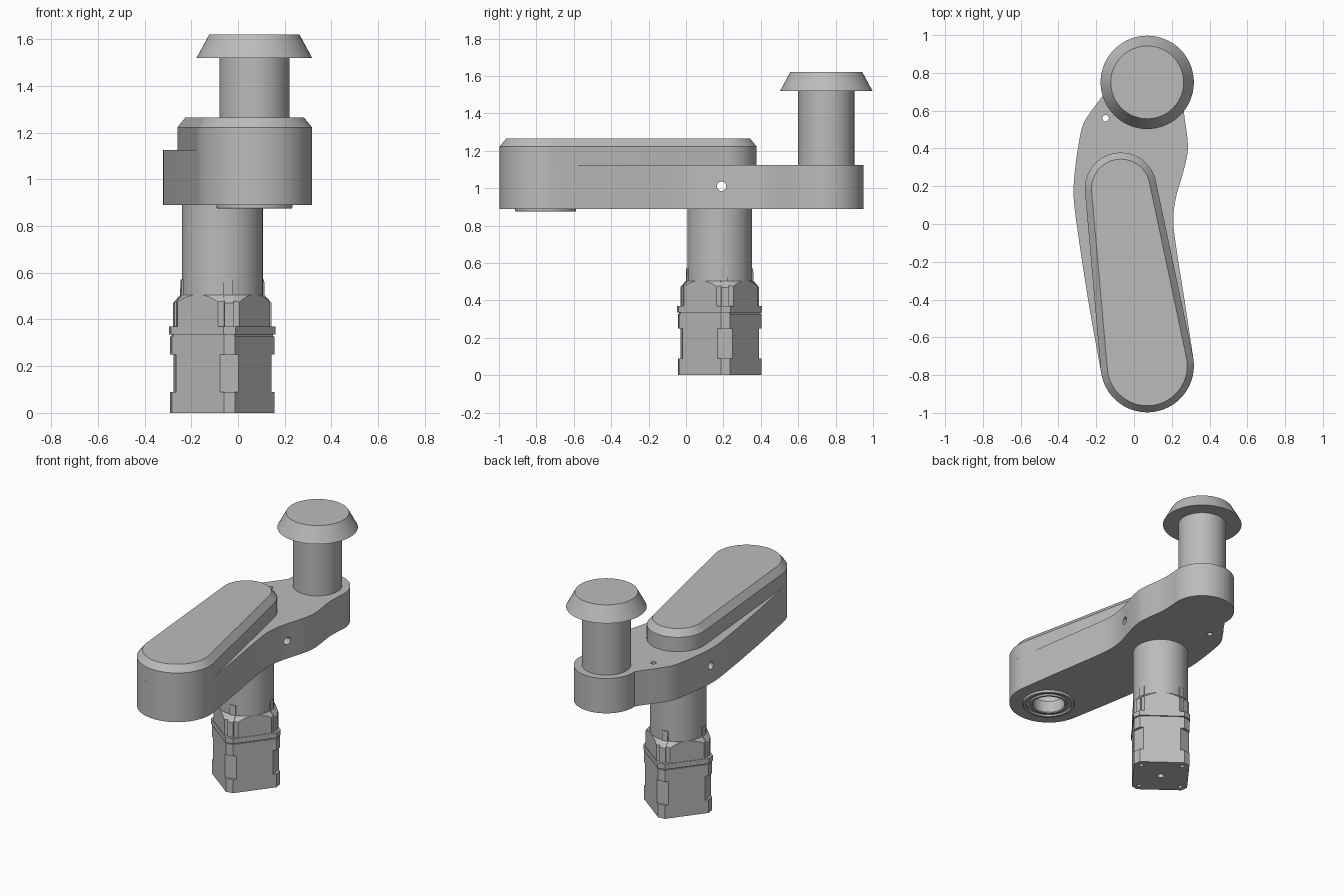
import bpy, bmesh, math
from mathutils import Vector, Matrix
from mathutils.geometry import interpolate_bezier

if "Cube" in bpy.data.objects:
    bpy.data.objects.remove(bpy.data.objects["Cube"])

grey = bpy.data.materials.new("plain_grey")
grey.use_nodes = True
grey.diffuse_color = (0.5, 0.5, 0.5, 1)
grey.node_tree.nodes["Principled BSDF"].inputs["Base Color"].default_value = (0.5, 0.5, 0.5, 1)

FRONT = Vector((0.07, -0.75))
BACK = Vector((0.07, 0.75))
MOTOR = Vector((-0.067, 0.18))
TURN = math.radians(8)          # twist of the motor about its axis


def activate(ob):
    bpy.ops.object.select_all(action='DESELECT')
    ob.select_set(True)
    bpy.context.view_layer.objects.active = ob


def finish(name, bm):
    bmesh.ops.recalc_face_normals(bm, faces=bm.faces)
    mesh = bpy.data.meshes.new(name)
    bm.to_mesh(mesh)
    bm.free()
    mesh.materials.append(grey)
    ob = bpy.data.objects.new(name, mesh)
    bpy.context.collection.objects.link(ob)
    activate(ob)
    bpy.ops.object.shade_smooth_by_angle(angle=math.radians(30))
    return ob


def loft(name, levels, closed=False):
    """Join (outline, z) levels with quads; cap the ends or close into a ring."""
    bm = bmesh.new()
    rings = [[bm.verts.new((p.x, p.y, z)) for p in pts] for pts, z in levels]
    pairs = list(zip(rings, rings[1:]))
    if closed:
        pairs.append((rings[-1], rings[0]))
    else:
        bm.faces.new(rings[0])
        bm.faces.new(rings[-1])
    for low, high in pairs:
        for i in range(len(low)):
            j = (i + 1) % len(low)
            bm.faces.new((low[i], low[j], high[j], high[i]))
    return finish(name, bm)


def arc(c, r, a0, a1, n):
    angles = [math.radians(a0 + (a1 - a0) * i / n) for i in range(n + 1)]
    return [c + r * Vector((math.cos(a), math.sin(a))) for a in angles]


def circle(c, r, n=64):
    return arc(c, r, 0, 360, n)[:-1]


def smooth_path(pts, n=6):
    """Smooth curve through points, without its two end points."""
    dirs = [(pts[min(i + 1, len(pts) - 1)] - pts[max(i - 1, 0)]).normalized()
            for i in range(len(pts))]
    out = []
    for i in range(len(pts) - 1):
        a, b = pts[i], pts[i + 1]
        d = (b - a).length / 3
        out += interpolate_bezier(a, a + dirs[i] * d, b - dirs[i + 1] * d, b, n)[:-1]
    return out[1:]


def boolean(ob, cutter, operation='DIFFERENCE'):
    activate(ob)
    mod = ob.modifiers.new("cut", 'BOOLEAN')
    mod.operation, mod.object, mod.solver = operation, cutter, 'EXACT'
    bpy.ops.object.modifier_apply(modifier=mod.name)
    bpy.data.objects.remove(cutter)
    bpy.ops.object.shade_smooth_by_angle(angle=math.radians(30))


def drill(ob, c, r, z0, z1, n=24):
    boolean(ob, loft("drill", [(circle(c, r, n), z0), (circle(c, r, n), z1)]))


def box(name, size, matrix):
    bm = bmesh.new()
    bmesh.ops.create_cube(bm, size=1)
    bm.transform(matrix @ Matrix.Diagonal((*size, 1)))
    return finish(name, bm)


# Crank arm: front boss, waisted sides, rounded handle end
right = [(0.267, -0.4), (0.22, -0.1), (0.208, 0.03), (0.222, 0.14), (0.262, 0.28),
         (0.284, 0.38), (0.282, 0.46), (0.264, 0.6)]
left = [(-0.165, 0.68), (-0.21, 0.62), (-0.268, 0.53), (-0.292, 0.43), (-0.314, 0.27),
        (-0.32, 0.16), (-0.309, 0.04), (-0.243, -0.4)]
front_arc = arc(FRONT, 0.247, 188, 368, 40)
back_arc = arc(BACK, 0.2, -10, 185, 40)
outline = front_arc
outline = outline + smooth_path([front_arc[-1]] + [Vector(p) for p in right] + [back_arc[0]])
outline = outline + back_arc
outline = outline + smooth_path([back_arc[-1]] + [Vector(p) for p in left] + [front_arc[0]])
arm = loft("crank_arm", [(outline, 0.89), (outline, 1.125)])
drill(arm, FRONT, 0.155, 0.8, 1.06, 48)
drill(arm, Vector((-0.15, 0.56)), 0.017, 0.8, 1.3)
drill(arm, BACK, 0.009, 0.8, 0.93, 16)

# Cross hole through both sides of the arm
bm = bmesh.new()
bmesh.ops.create_cone(bm, cap_ends=True, segments=24, radius1=0.025, radius2=0.025, depth=1,
                      matrix=Matrix.Translation((0, 0.19, 1.01)) @ Matrix.Rotation(math.pi / 2, 4, 'Y'))
boolean(arm, finish("cross_drill", bm))


# Bevelled cover along the front of the arm
def cover_outline(inset):
    return (arc(FRONT, 0.247 - inset, 185, 370, 40)
            + arc(Vector((-0.07, 0.188)), 0.19 - inset, 10, 185, 40))


full, top = cover_outline(0), cover_outline(0.035)
loft("arm_cover", [(full, 1.125), (full, 1.222), (top, 1.265)])

# Handle and its flared cap
loft("handle_post", [(circle(BACK, 0.15), 1.12), (circle(BACK, 0.15), 1.53)])
loft("handle_cap", [(circle(BACK, 0.247), 1.52), (circle(BACK, 0.193), 1.62)])

# Bearing ring under the front boss, with a groove between its races
profile = [(0.1, 0.96), (0.1, 0.88), (0.105, 0.875), (0.118, 0.875), (0.118, 0.887),
           (0.143, 0.887), (0.143, 0.875), (0.16, 0.875), (0.163, 0.88), (0.163, 0.96)]
loft("bearing", [(circle(FRONT, r), z) for r, z in profile], closed=True)


# Motor: stacked square sections with cut corners
def cut_square(half, corner):
    w = math.sqrt(2) * half - corner
    pts = []
    for k in range(4):
        a = TURN + k * math.pi / 2
        out, side = Vector((math.cos(a), math.sin(a))), Vector((-math.sin(a), math.cos(a)))
        pts += [MOTOR + out * corner - side * w, MOTOR + out * corner + side * w]
    return pts


def section(name, z0, z1, half, corner):
    pts = cut_square(half, corner)
    return loft(name, [(pts, z0), (pts, z1)])


end_cap = section("motor_end_cap", 0, 0.09, 0.174, 0.222)
section("motor_body", 0.09, 0.25, 0.174, 0.206)
section("motor_upper_cap", 0.25, 0.328, 0.174, 0.222)
section("motor_seam", 0.328, 0.335, 0.169, 0.216)
section("motor_flange", 0.335, 0.37, 0.178, 0.226)

# Screw holes and shaft hole in the motor base
drill(end_cap, MOTOR, 0.022, -0.05, 0.03)
for k in range(4):
    a = TURN + k * math.pi / 2
    drill(end_cap, MOTOR + 0.182 * Vector((math.cos(a), math.sin(a))), 0.014, -0.05, 0.03, 16)

# Plug socket with a contact block
face = (Matrix.Translation((MOTOR.x, MOTOR.y, 0.042))
        @ Matrix.Rotation(TURN - math.radians(135), 4, 'Z'))
boolean(end_cap, box("socket_cut", (0.05, 0.06, 0.054), face @ Matrix.Translation((0.174, 0, 0))))
box("socket_contacts", (0.02, 0.035, 0.025), face @ Matrix.Translation((0.158, 0, 0)))

# Gearbox block with a turned shoulder, and its round neck
gearbox = section("gearbox", 0.37, 0.505, 0.174, 0.2)
boolean(gearbox, loft("shoulder_cone", [(circle(MOTOR, 0.32, 96), 0.36),
                                        (circle(MOTOR, 0.165, 96), 0.515)]), 'INTERSECT')
loft("gearbox_neck", [(circle(MOTOR, 0.173), 0.48), (circle(MOTOR, 0.173), 0.9)])

# Corner tabs that clasp the neck
tab = [(0.14, 0.37), (0.21, 0.37), (0.21, 0.47), (0.18, 0.505), (0.178, 0.57), (0.14, 0.57)]
for k in range(4):
    bm = bmesh.new()
    f = bm.faces.new([bm.verts.new((r, -0.02, z)) for r, z in tab])
    ext = bmesh.ops.extrude_face_region(bm, geom=[f])["geom"]
    bmesh.ops.translate(bm, vec=(0, 0.04, 0), verts=[v for v in ext if isinstance(v, bmesh.types.BMVert)])
    bm.transform(Matrix.Translation((MOTOR.x, MOTOR.y, 0))
                 @ Matrix.Rotation(TURN + k * math.pi / 2, 4, 'Z'))
    finish(f"corner_tab_{k + 1}", bm)
